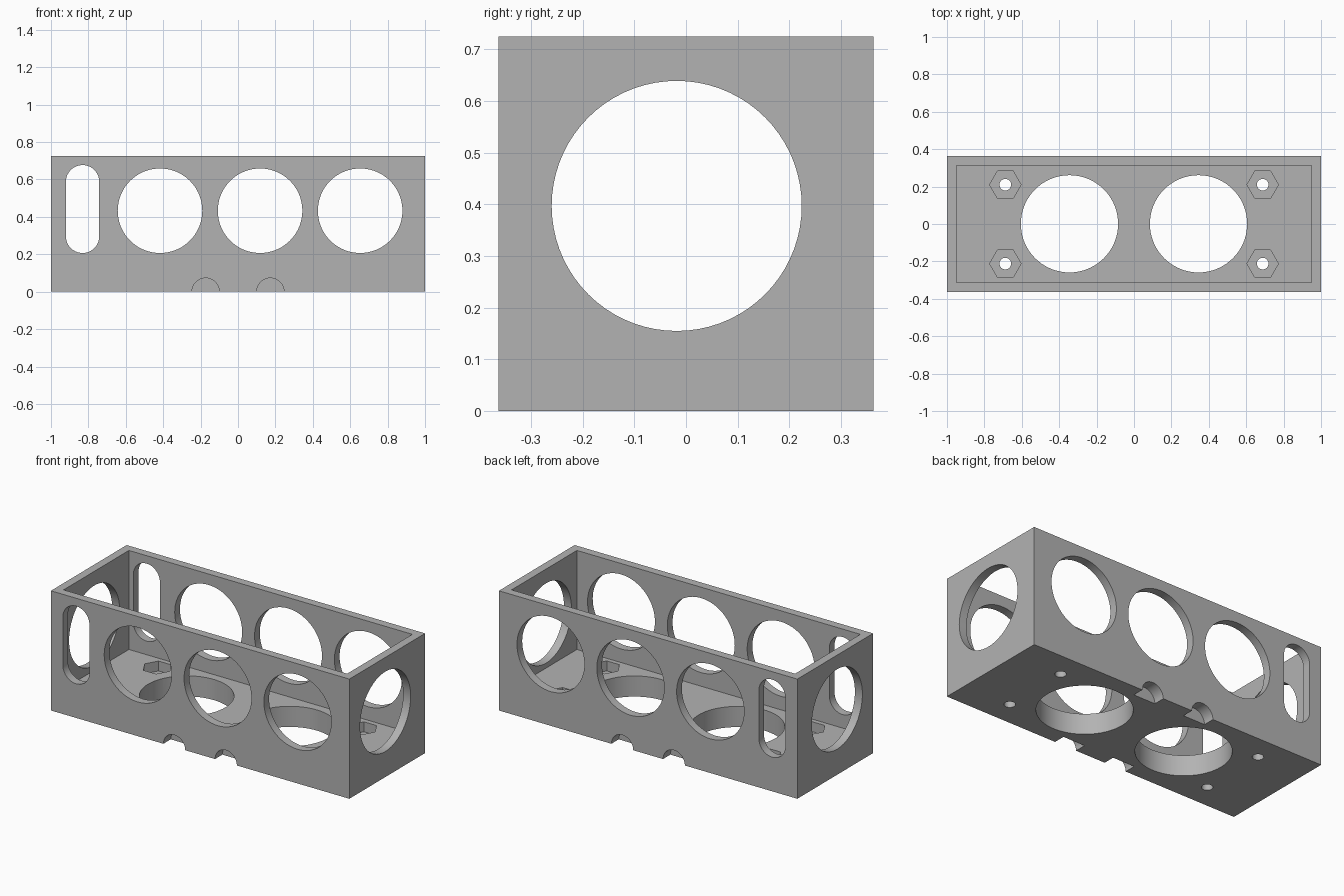
import bpy
import bmesh
from math import cos, sin, pi
from mathutils import Vector

cube = bpy.data.objects.get("Cube")
if cube:
    bpy.data.objects.remove(cube, do_unlink=True)

LENGTH, WIDTH, HEIGHT = 2.0, 0.725, 0.725
WALL, FLOOR = 0.05, 0.125

grey = bpy.data.materials.new("plain grey")
grey.use_nodes = True
grey.diffuse_color = (0.45, 0.45, 0.45, 1)
grey.node_tree.nodes["Principled BSDF"].inputs["Base Color"].default_value = grey.diffuse_color


def arc(u, v, radius, start=0.0, sweep=2 * pi, steps=72):
    """Points along an arc; a full sweep gives a closed circle or polygon."""
    count = steps if sweep > 6 else steps + 1
    return [(u + radius * cos(start + sweep * i / steps),
             v + radius * sin(start + sweep * i / steps)) for i in range(count)]


def rectangle(u0, u1, v0, v1):
    return [(u0, v0), (u1, v0), (u1, v1), (u0, v1)]


def prism(name, profile, axis, low, high):
    """Extrude a flat profile between two positions on the x, y or z axis."""
    place = {"x": lambda u, v, w: (w, u, v),
             "y": lambda u, v, w: (u, w, v),
             "z": lambda u, v, w: (u, v, w)}[axis]
    bm = bmesh.new()
    face = bm.faces.new([bm.verts.new(place(u, v, low)) for u, v in profile])
    new = bmesh.ops.extrude_face_region(bm, geom=[face])["geom"]
    move = Vector(place(0, 0, high - low))
    bmesh.ops.translate(bm, vec=move, verts=[g for g in new if isinstance(g, bmesh.types.BMVert)])
    bmesh.ops.recalc_face_normals(bm, faces=bm.faces)
    mesh = bpy.data.meshes.new(name)
    bm.to_mesh(mesh)
    bm.free()
    mesh.materials.append(grey)
    obj = bpy.data.objects.new(name, mesh)
    bpy.context.collection.objects.link(obj)
    return obj


# Outer block
box = prism("open_box", rectangle(-LENGTH / 2, LENGTH / 2, -WIDTH / 2, WIDTH / 2), "z", 0, HEIGHT)
bpy.context.view_layer.objects.active = box
box.select_set(True)


def cut(profile, axis, low, high):
    cutter = prism("cutter", profile, axis, low, high)
    cutter.hide_render = True
    mod = box.modifiers.new("cut", "BOOLEAN")
    mod.operation, mod.solver, mod.object = "DIFFERENCE", "EXACT", cutter
    bpy.ops.object.modifier_apply(modifier=mod.name)
    bpy.data.objects.remove(cutter, do_unlink=True)


# Open cavity
inner_x, inner_y = LENGTH / 2 - WALL, WIDTH / 2 - WALL
cut(rectangle(-inner_x, inner_x, -inner_y, inner_y), "z", FLOOR, 1)

# Round windows through the long walls
for x in (-0.417, 0.118, 0.653):
    cut(arc(x, 0.433, 0.226), "y", -1, 1)

# Upright slot through the long walls
slot_r = 0.089
slot = (arc(-0.831, 0.677 - slot_r, slot_r, 0, pi, 32)
        + arc(-0.831, 0.207 + slot_r, slot_r, pi, pi, 32))
cut(slot, "y", -1, 1)

# Round window through the end walls
cut(arc(-0.018, 0.397, 0.242), "x", -2, 2)

for side in (-1, 1):
    # Large openings in the floor
    cut(arc(side * 0.345, 0.001, 0.26), "z", -1, 0.3)
    # Half-round notches under both long edges
    for y0, y1 in ((-1, -WIDTH / 2 + 0.07), (WIDTH / 2 - 0.07, 1)):
        cut(arc(side * 0.173, 0, 0.073, steps=48), "y", y0, y1)
    # Screw holes with hexagonal nut pockets
    for y in (-0.212, 0.21):
        cut(arc(side * 0.688, y, 0.084, steps=6), "z", FLOOR - 0.06, 0.2)
        cut(arc(side * 0.688, y, 0.031, steps=32), "z", -1, 0.3)

bpy.ops.object.shade_smooth_by_angle(angle=pi / 6)
